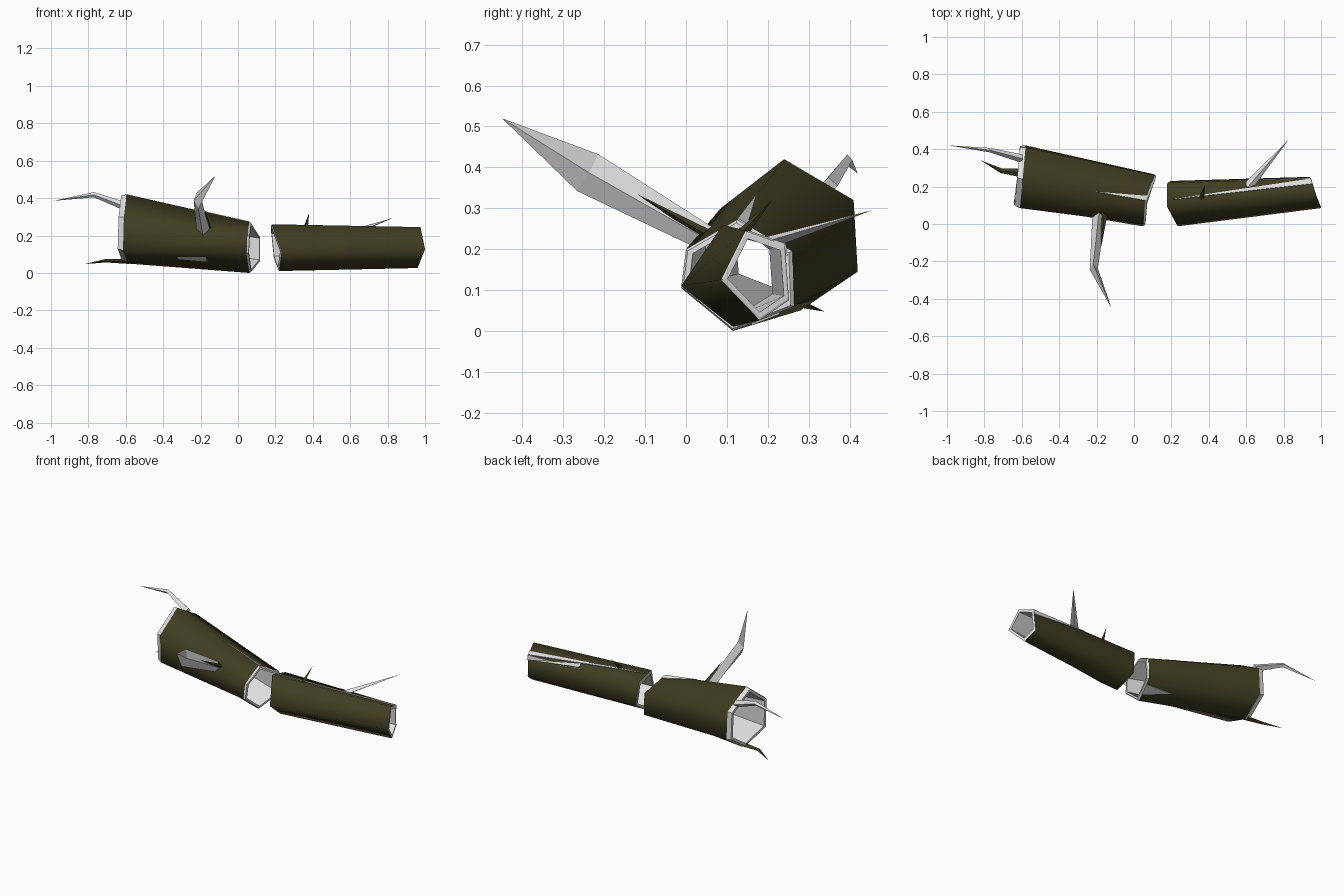
import bpy, bmesh
from mathutils import Vector as V

if "Cube" in bpy.data.objects:
    bpy.data.objects.remove(bpy.data.objects["Cube"])


def material(name, rgb):
    m = bpy.data.materials.new(name)
    m.diffuse_color = (*rgb, 1)
    m.use_nodes = True
    m.node_tree.nodes["Principled BSDF"].inputs["Base Color"].default_value = m.diffuse_color
    return m


BARK = material("olive bark", (0.052, 0.047, 0.016))
WOOD = material("pale bare wood", (0.75, 0.75, 0.75))


def finish(bm, name, mats):
    me = bpy.data.meshes.new(name)
    bmesh.ops.recalc_face_normals(bm, faces=bm.faces)
    bm.to_mesh(me)
    bm.free()
    for m in mats:
        me.materials.append(m)
    ob = bpy.data.objects.new(name, me)
    bpy.context.collection.objects.link(ob)


def log(name, left, right, lip_l, lip_r, inner):
    """Hollow log: smooth bark outside, flat bare wood at the rims and inside."""
    bm = bmesh.new()
    cl, cr = sum(left, V()) / len(left), sum(right, V()) / len(right)
    axis = (cr - cl).normalized()

    def ring(pts, c, scale, push):
        return [bm.verts.new(c + (p - c) * scale + axis * push) for p in pts]
    rings = [ring(left, cl, 1, 0), ring(right, cr, 1, 0),
             ring(right, cr, 0.95, lip_r), ring(right, cr, inner, lip_r),
             ring(left, cl, inner, -lip_l), ring(left, cl, 0.95, -lip_l)]
    n = len(left)
    for k, a in enumerate(rings):
        b = rings[(k + 1) % len(rings)]
        for i in range(n):
            j = (i + 1) % n
            f = bm.faces.new((a[i], a[j], b[j], b[i]))
            f.material_index = 0 if k == 0 else 1
            f.smooth = k == 0
    for e in bm.edges:
        if len({f.material_index for f in e.link_faces}) > 1:
            e.smooth = False
    finish(bm, name, (BARK, WOOD))


def crack(name, left, right, i, tip, s0, s1, t1):
    """Thin wedge of bare wood on bark face i; (t, s) run along and across it."""
    j = (i + 1) % len(left)
    centre = (sum(left, V()) + sum(right, V())) / (2 * len(left))

    def at(t, s):
        return left[i].lerp(right[i], t).lerp(left[j].lerp(right[j], t), s)
    pts = [at(*tip), at(t1, s0), at(t1, s1)]
    nrm = (pts[1] - pts[0]).cross(pts[2] - pts[0]).normalized()
    if nrm.dot(pts[0] - centre) < 0:
        nrm.negate()
    bm = bmesh.new()
    lo = [bm.verts.new(p - nrm * 0.003) for p in pts]
    hi = [bm.verts.new(p + nrm * 0.004) for p in pts]
    bm.faces.new(lo)
    bm.faces.new(hi)
    for k in range(3):
        m = (k + 1) % 3
        bm.faces.new((lo[k], lo[m], hi[m], hi[k]))
    finish(bm, name, (WOOD,))


def spike(name, path, radii, mat):
    """Four-sided tapering branch; the last path point is the tip."""
    path = [V(p) for p in path]
    bm = bmesh.new()
    rings = []
    for k, (w, h) in enumerate(radii):
        t = (path[k + 1] - path[max(k - 1, 0)]).normalized()
        side = t.cross(V((0, 0, 1))).normalized()
        up = side.cross(t)
        rings.append([bm.verts.new(path[k] + o) for o in
                      (side * w, up * h, -side * w, -up * h)])
    bm.faces.new(rings[0])
    for a, b in zip(rings, rings[1:]):
        for i in range(4):
            j = (i + 1) % 4
            bm.faces.new((a[i], a[j], b[j], b[i]))
    tip = bm.verts.new(path[-1])
    for i in range(4):
        bm.faces.new((rings[-1][i], rings[-1][(i + 1) % 4], tip))
    finish(bm, name, (mat,))


# Large log: six sides, tilted broken ends
big_l = [V(p) for p in ((-0.61, 0.085, 0.30), (-0.595, 0.24, 0.42), (-0.58, 0.41, 0.32),
                        (-0.58, 0.42, 0.145), (-0.59, 0.28, 0.05), (-0.615, 0.10, 0.12))]
big_r = [V(p) for p in ((0.05, 0.00, 0.20), (0.06, 0.125, 0.272), (0.11, 0.26, 0.195),
                        (0.11, 0.265, 0.06), (0.06, 0.115, 0.0), (0.045, -0.012, 0.105))]
log("large_log", big_l, big_r, 0.03, 0.01, 0.85)
crack("large_log_top_crack", big_l, big_r, 1, (0.6, 0.0), 0.0, 0.18, 1.0)
crack("large_log_bottom_crack", big_l, big_r, 3, (0.75, 0.5), 0.25, 0.7, 1.0)

# Small log: five sides
small_l = [V(p) for p in ((0.235, -0.012, 0.11), (0.18, 0.09, 0.26), (0.18, 0.22, 0.225),
                          (0.195, 0.23, 0.08), (0.22, 0.115, 0.01))]
small_r = [V(p) for p in ((1.0, 0.085, 0.125), (0.975, 0.145, 0.245), (0.945, 0.242, 0.21),
                          (0.94, 0.252, 0.075), (0.96, 0.18, 0.026))]
log("small_log", small_l, small_r, 0.004, 0.002, 0.82)
crack("small_log_top_crack", small_l, small_r, 1, (0.02, 0.3), 0.72, 1.0, 1.0)
crack("small_log_back_crack", small_l, small_r, 2, (0.5, 0.0), 0.0, 0.2, 1.0)

# Branches and splinters
spike("front_branch", [(-0.185, 0.07, 0.215), (-0.215, -0.24, 0.387), (-0.12, -0.45, 0.52)],
      [(0.036, 0.03), (0.022, 0.052)], WOOD)
spike("front_branch_bark", [(-0.16, 0.06, 0.23), (-0.175, -0.12, 0.335)], [(0.02, 0.015)], BARK)
spike("end_branch_upper", [(-0.6, 0.35, 0.355), (-0.77, 0.395, 0.418), (-0.99, 0.42, 0.385)],
      [(0.022, 0.022), (0.012, 0.014)], WOOD)
spike("end_branch_lower", [(-0.58, 0.27, 0.062), (-0.71, 0.285, 0.065), (-0.82, 0.34, 0.047)],
      [(0.025, 0.014), (0.013, 0.009)], BARK)
spike("small_log_branch", [(0.61, 0.2, 0.215), (0.83, 0.455, 0.295)], [(0.026, 0.016)], WOOD)
spike("small_log_splinter", [(0.36, 0.135, 0.235), (0.38, 0.21, 0.32)], [(0.014, 0.014)], BARK)
